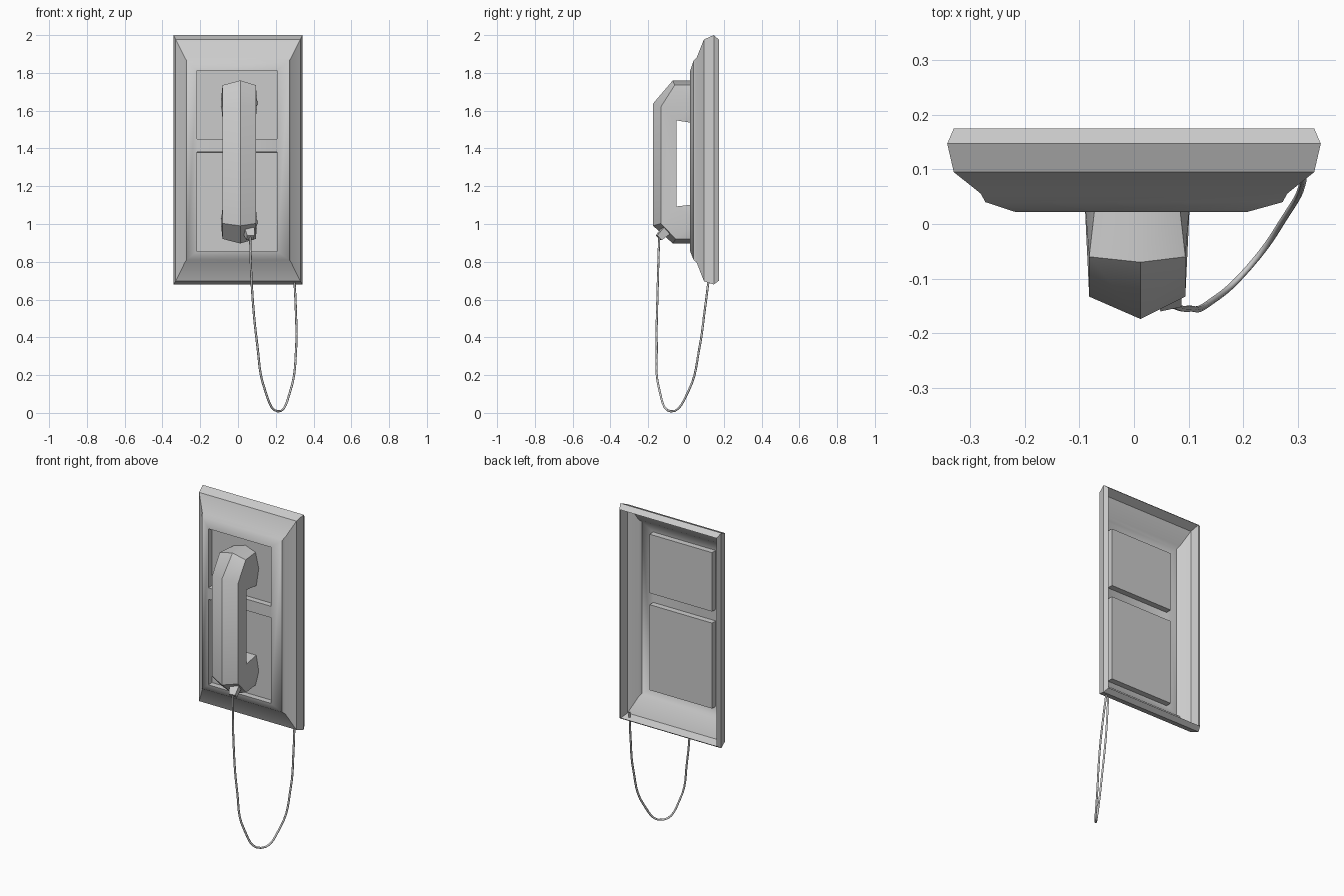
import bpy, bmesh
from mathutils import Vector

if "Cube" in bpy.data.objects:
    bpy.data.objects.remove(bpy.data.objects["Cube"])


def finish(name, bm, angle=0.6, recalc=True):
    if recalc:
        bmesh.ops.recalc_face_normals(bm, faces=bm.faces[:])
    me = bpy.data.meshes.new(name)
    bm.to_mesh(me)
    bm.free()
    ob = bpy.data.objects.new(name, me)
    bpy.context.collection.objects.link(ob)
    bpy.ops.object.select_all(action='DESELECT')
    ob.select_set(True)
    bpy.context.view_layer.objects.active = ob
    bpy.ops.object.shade_smooth_by_angle(angle=angle)
    return ob


# Wall plate: open-backed shell built from nested rectangular rings
bm = bmesh.new()
rings = []
for hx, z0, z1, y in [(0.330, 0.700, 1.975, 0.175), (0.342, 0.680, 2.000, 0.147),
                      (0.330, 0.697, 1.977, 0.095), (0.281, 0.797, 1.880, 0.056),
                      (0.272, 0.810, 1.865, 0.040)]:
    rings.append([bm.verts.new(p) for p in
                  ((-hx, y, z0), (hx, y, z0), (hx, y, z1), (-hx, y, z1))])
for a, b in zip(rings, rings[1:]):
    for i in range(4):
        j = (i + 1) % 4
        bm.faces.new((a[i], a[j], b[j], b[i]))

# Front face rows: lower panel, divider, upper panel
levels = (0.855, 1.38, 1.45, 1.812)
left = [bm.verts.new((-0.217, 0.022, z)) for z in levels]
right = [bm.verts.new((0.207, 0.022, z)) for z in levels]
rows = [bm.faces.new((left[i], right[i], right[i + 1], left[i + 1])) for i in range(3)]
r = rings[-1]
bm.faces.new((r[0], r[1], right[0], left[0]))
bm.faces.new((r[1], r[2], *reversed(right)))
bm.faces.new((r[2], r[3], left[-1], right[-1]))
bm.faces.new((r[3], r[0], *left))
bmesh.ops.recalc_face_normals(bm, faces=bm.faces[:])
bm.normal_update()
if rows[1].normal.y > 0:
    bmesh.ops.reverse_faces(bm, faces=bm.faces[:])
    bm.normal_update()
# Recess the two panels
bmesh.ops.inset_individual(bm, faces=[rows[0], rows[2]], thickness=0.0005,
                           depth=-0.035, use_even_offset=True)
finish("wall_plate", bm, recalc=False)

# Handset: ridged C-shape with flared ear pieces
BACK, CX = 0.054, 0.006
outer = [(BACK, 1.735), (-0.06, 1.735), (-0.133, 1.62),
         (-0.133, 1.003), (-0.055, 0.921), (BACK, 0.921)]
ridge = [(BACK, 1.76), (-0.07, 1.76), (-0.174, 1.638),
         (-0.174, 0.99), (-0.07, 0.897), (BACK, 0.897)]
inner = [(BACK, 1.532), (-0.05, 1.548), (-0.05, 1.093), (BACK, 1.105)]
bm = bmesh.new()
mid = [bm.verts.new((0.012, y, z)) for y, z in ridge]
inners, outers, flares = [], [], []
for s in (-1, 1):
    o = [bm.verts.new((CX + s * (0.075 if i in (0, 5) else 0.088), y, z))
         for i, (y, z) in enumerate(outer)]
    n = [bm.verts.new((CX + s * (0.080 if i in (0, 3) else 0.087), y, z))
         for i, (y, z) in enumerate(inner)]
    for i in range(5):
        bm.faces.new((o[i], o[i + 1], mid[i + 1], mid[i]))
    bm.faces.new((o[2], o[3], n[2], n[1]))
    flare = []
    for z, loop in ((1.64, [o[0], o[1], o[2], n[1], n[0]]),
                    (1.01, [o[5], o[4], o[3], n[2], n[3]])):
        f = bm.verts.new((CX + s * 0.097, BACK, z))
        flare.append(f)
        for a, b in zip(loop, loop[1:]):
            bm.faces.new((a, b, f))
    inners.append(n)
    outers.append(o)
    flares.append(flare)
for i in range(3):
    bm.faces.new((inners[0][i], inners[0][i + 1], inners[1][i + 1], inners[1][i]))
for k, (oi, ni) in enumerate(((0, 0), (5, 3))):
    bm.faces.new((mid[oi], outers[0][oi], flares[0][k], inners[0][ni],
                  inners[1][ni], flares[1][k], outers[1][oi]))
finish("handset", bm)

# Cord connector: small tapered block on the lower slope
bm = bmesh.new()
bmesh.ops.create_cube(bm, size=1)
for v in bm.verts:
    k = 0.7 if v.co.z > 0 else 1.0
    v.co = Vector((v.co.x * 0.056 * k, v.co.y * 0.05 * k, v.co.z * 0.06))
rot = Vector((0.15, -0.7, -0.7)).to_track_quat('Z', 'Y')
for v in bm.verts:
    v.co = rot @ v.co + Vector((0.061, -0.123, 0.948))
finish("cord_connector", bm)

# Hanging cord
path = [(0.064, -0.142, 0.94), (0.074, -0.150, 0.66), (0.102, -0.155, 0.36),
        (0.140, -0.143, 0.13), (0.210, -0.080, 0.008), (0.278, 0.015, 0.12),
        (0.308, 0.072, 0.35), (0.306, 0.100, 0.55), (0.298, 0.122, 0.72)]
cu = bpy.data.curves.new("cord", 'CURVE')
cu.dimensions = '3D'
cu.bevel_depth = 0.006
cu.bevel_resolution = 1
cu.resolution_u = 6
sp = cu.splines.new('BEZIER')
sp.bezier_points.add(len(path) - 1)
for bp, co in zip(sp.bezier_points, path):
    bp.co = co
    bp.handle_left_type = bp.handle_right_type = 'AUTO'
bpy.context.collection.objects.link(bpy.data.objects.new("cord", cu))
